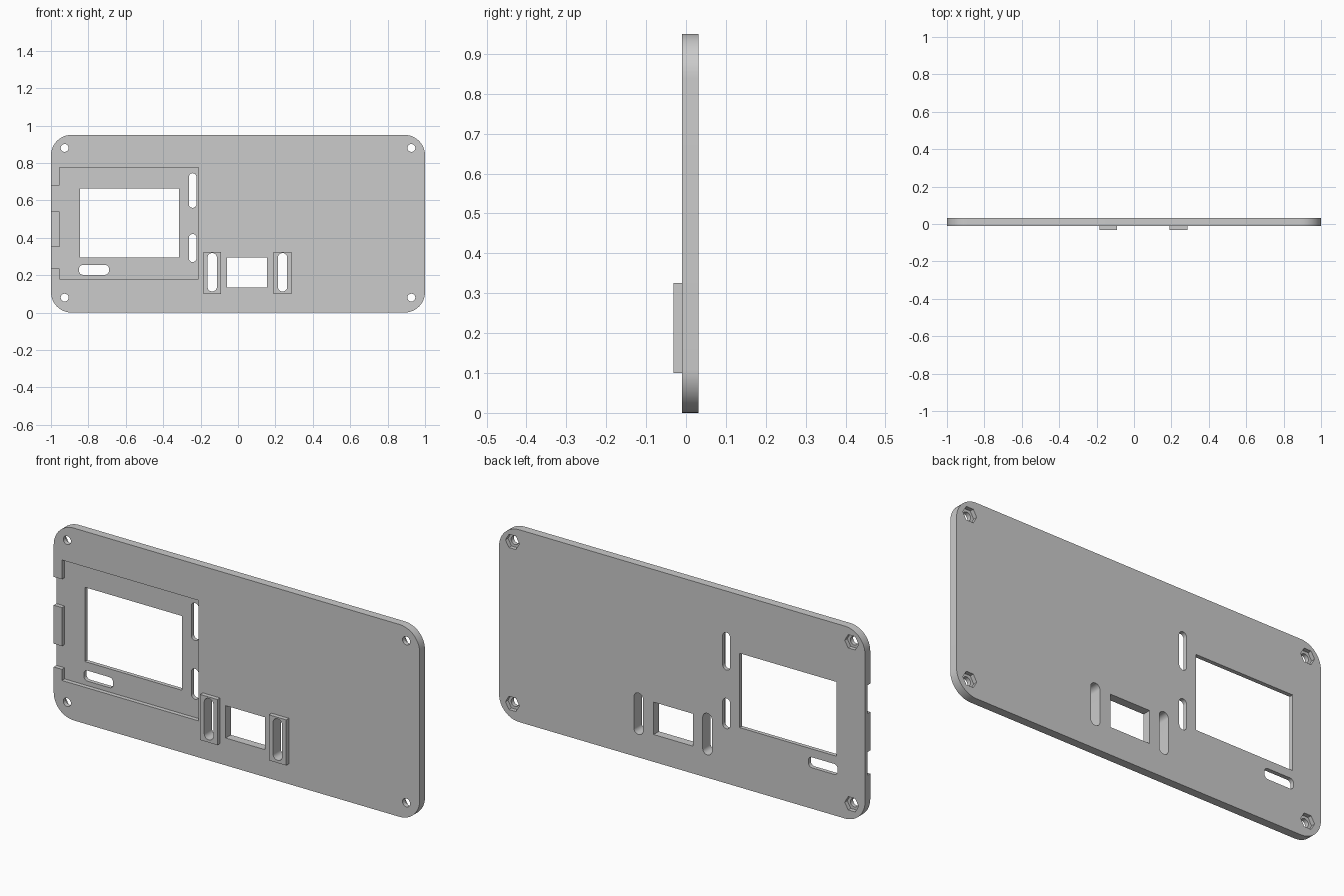
import bpy
import bmesh
import math

cube = bpy.data.objects.get("Cube")
if cube:
    bpy.data.objects.remove(cube, do_unlink=True)

grey = bpy.data.materials.new("light grey")
grey.use_nodes = True
COLOUR = (0.6, 0.6, 0.6, 1)
grey.diffuse_color = COLOUR
grey.node_tree.nodes["Principled BSDF"].inputs["Base Color"].default_value = COLOUR

FRONT, BACK, PAD_FRONT = -0.01, 0.031, -0.031
THROUGH = (-0.1, 0.1)


def rounded(x0, x1, z0, z1, r=0.0, steps=8):
    """Rectangle outline in x and z with optional rounded corners."""
    if r == 0:
        return [(x0, z0), (x1, z0), (x1, z1), (x0, z1)]
    centres = [(x1 - r, z1 - r), (x0 + r, z1 - r), (x0 + r, z0 + r), (x1 - r, z0 + r)]
    points = []
    for q, (cx, cz) in enumerate(centres):
        for i in range(steps + 1):
            a = (q + i / steps) * math.pi / 2
            points.append((cx + r * math.cos(a), cz + r * math.sin(a)))
    return points


def polygon(cx, cz, r, sides):
    return [(cx + r * math.cos(math.tau * i / sides),
             cz + r * math.sin(math.tau * i / sides)) for i in range(sides)]


def prism(name, outline, y0, y1):
    """Extrude an outline from y0 to y1."""
    bm = bmesh.new()
    face = bm.faces.new([bm.verts.new((x, y0, z)) for x, z in outline])
    moved = bmesh.ops.extrude_face_region(bm, geom=[face])["geom"]
    verts = [v for v in moved if isinstance(v, bmesh.types.BMVert)]
    bmesh.ops.translate(bm, verts=verts, vec=(0, y1 - y0, 0))
    bmesh.ops.recalc_face_normals(bm, faces=bm.faces)
    mesh = bpy.data.meshes.new(name)
    bm.to_mesh(mesh)
    bm.free()
    mesh.materials.append(grey)
    obj = bpy.data.objects.new(name, mesh)
    bpy.context.collection.objects.link(obj)
    return obj


def cut(obj, outline, y0, y1):
    """Remove a prism from an object and discard the cutter."""
    cutter = prism("cutter", outline, y0, y1)
    cutter.hide_render = True
    mod = obj.modifiers.new("cut", "BOOLEAN")
    mod.operation = "DIFFERENCE"
    mod.solver = "EXACT"
    mod.object = cutter
    bpy.context.view_layer.objects.active = obj
    bpy.ops.object.modifier_apply(modifier=mod.name)
    bpy.data.objects.remove(cutter, do_unlink=True)


# Main plate
plate = prism("panel_plate", rounded(-1, 1, 0, 0.95, 0.11, 12), FRONT, BACK)

# Front recess with two notches running out through the side edge
recess = [(-0.955, 0.18), (-0.21, 0.18), (-0.21, 0.775), (-0.955, 0.775),
          (-0.955, 0.68), (-1.1, 0.68), (-1.1, 0.54), (-0.955, 0.54),
          (-0.955, 0.35), (-1.1, 0.35), (-1.1, 0.235), (-0.955, 0.235)]
cut(plate, recess, -0.1, 0.011)

# Display and switch windows
cut(plate, rounded(-0.845, -0.315, 0.295, 0.662), *THROUGH)
cut(plate, rounded(-0.06, 0.155, 0.135, 0.295), *THROUGH)

# Cable slots around the display
for x0, x1, z0, z1 in [(-0.263, -0.222, 0.56, 0.745),
                       (-0.263, -0.222, 0.27, 0.42),
                       (-0.85, -0.69, 0.202, 0.254)]:
    cut(plate, rounded(x0, x1, z0, z1, 0.0203), *THROUGH)

# Corner screw holes with hexagonal nut pockets on the back
for x in (-0.927, 0.927):
    for z in (0.08, 0.88):
        cut(plate, polygon(x, z, 0.021, 20), *THROUGH)
        cut(plate, polygon(x, z, 0.038, 6), 0.011, 0.1)

# Raised pads beside the switch window, each with a slot through the plate
parts = [plate]
for name, x in (("right_pad", -0.138), ("left_pad", 0.238)):
    pad = prism(name, rounded(x - 0.047, x + 0.047, 0.1, 0.325), PAD_FRONT, FRONT)
    for part in (plate, pad):
        cut(part, rounded(x - 0.025, x + 0.025, 0.113, 0.318, 0.0245), *THROUGH)
    parts.append(pad)

# Smooth the rounded walls, keep the edges sharp
for obj in parts:
    bpy.ops.object.select_all(action="DESELECT")
    obj.select_set(True)
    bpy.context.view_layer.objects.active = obj
    bpy.ops.object.shade_smooth_by_angle(angle=math.radians(30))
